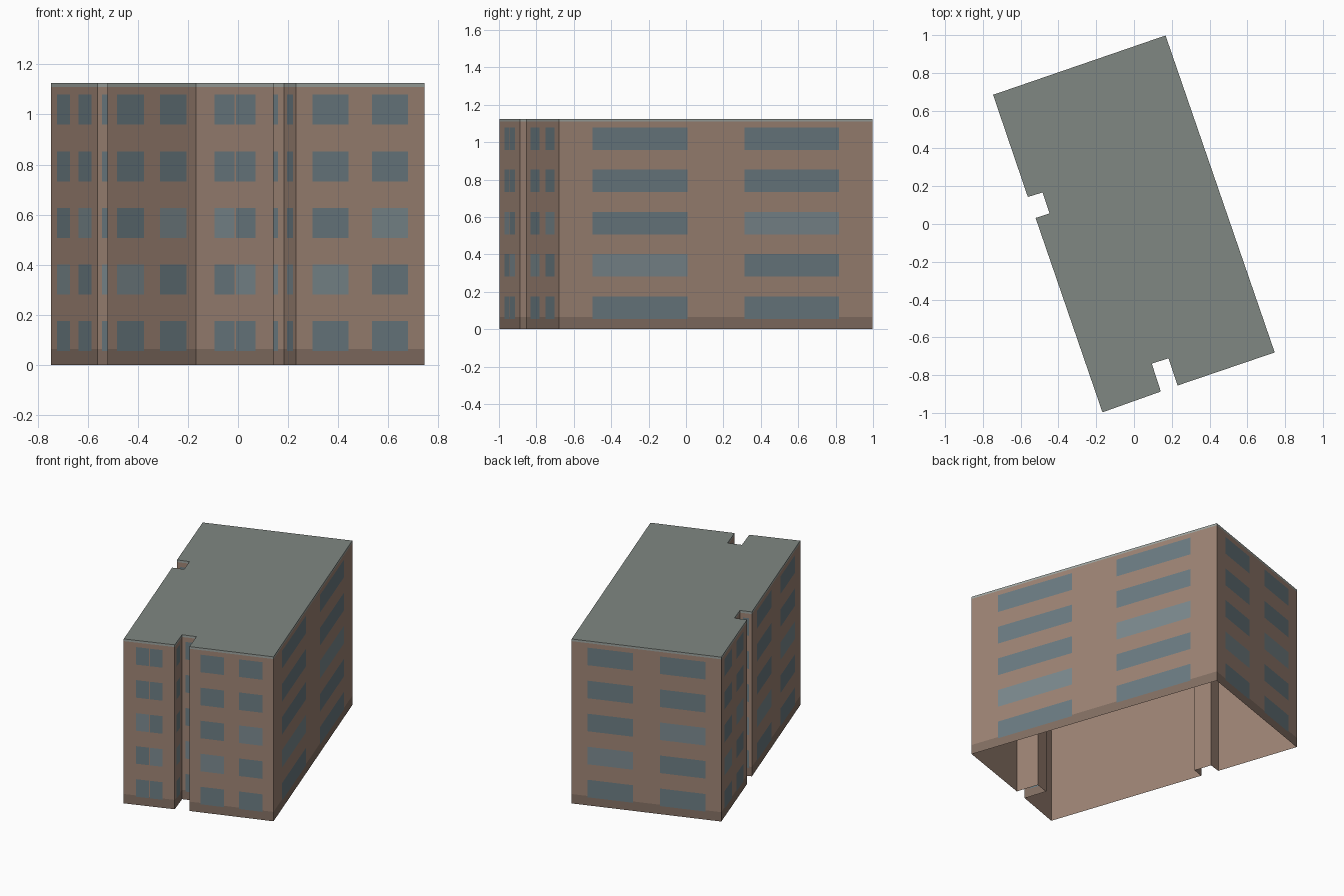
import bpy, bmesh
from mathutils import Vector

if "Cube" in bpy.data.objects:
    bpy.data.objects.remove(bpy.data.objects["Cube"])

H = 1.125          # building height
BASE = 0.064       # top of the dark base band
EDGE = 1.11        # bottom of the roof edge band

# Footprint, counter-clockwise, with the window spans of the wall that starts at each corner
PAIR = [(0.107, 0.41), (0.592, 0.893)]
SHORT = [(0.13, 0.41), (0.59, 0.87)]
SPLIT = [(0.236, 0.497), (0.512, 0.764)]
ONE = [(0.25, 0.75)]
outline = [
    (-0.167, -0.997, SPLIT), (0.142, -0.887, ONE), (0.094, -0.739, ONE),
    (0.183, -0.711, ONE), (0.231, -0.855, SHORT), (0.745, -0.68, PAIR),
    (0.167, 0.998, PAIR), (-0.746, 0.684, SHORT), (-0.562, 0.143, ONE),
    (-0.484, 0.167, ONE), (-0.447, 0.056, ONE), (-0.521, 0.032, PAIR),
]
corners = [Vector((x, y)) for x, y, _ in outline]
rows = [(0.055 + 0.226 * i, 0.175 + 0.226 * i) for i in range(5)]

colors = {
    "walls": (0.342, 0.233, 0.179), "wall_base": (0.233, 0.162, 0.126),
    "windows": (0.150, 0.202, 0.225), "bright_windows": (0.200, 0.253, 0.274),
    "roof_edge": (0.340, 0.370, 0.345), "roof": (0.214, 0.243, 0.223),
    "wall_lining": (0.342, 0.233, 0.179),
}
parts = {name: bmesh.new() for name in colors}


def panel(part, a, b, z0, z1):
    """Upright rectangle between two plan points."""
    bm = parts[part]
    bm.faces.new([bm.verts.new((p.x, p.y, z))
                  for p, z in ((a, z0), (b, z0), (b, z1), (a, z1))])


def pick(u, z, spans):
    """Which part a small piece of facade belongs to."""
    col = next((i for i, s in enumerate(spans) if s[0] < u < s[1]), None)
    row = next((i for i, r in enumerate(rows) if r[0] < z < r[1]), None)
    if col is not None and row is not None:
        second = (col == 1) != (spans is SPLIT)
        return "bright_windows" if row == (2 if second else 1) else "windows"
    if z < BASE:
        return "wall_base"
    return "roof_edge" if z > EDGE else "walls"


# Facades: each wall is cut into a grid so windows sit flush in it
zs = sorted([0, BASE, EDGE, H] + [z for r in rows for z in r])
for i, (_, _, spans) in enumerate(outline):
    a, b = corners[i], corners[(i + 1) % len(corners)]
    us = [0] + [u for s in spans for u in s] + [1]
    for u0, u1 in zip(us, us[1:]):
        for z0, z1 in zip(zs, zs[1:]):
            part = pick((u0 + u1) / 2, (z0 + z1) / 2, spans)
            panel(part, a.lerp(b, u0), a.lerp(b, u1), z0, z1)

# Flat roof; the underside of the building is open
bm = parts["roof"]
bm.faces.new([bm.verts.new((p.x, p.y, H)) for p in corners])

# Plain inner lining, just behind the facades
inner = []
for i, p in enumerate(corners):
    d0 = (p - corners[i - 1]).normalized()
    d1 = (corners[(i + 1) % len(corners)] - p).normalized()
    inner.append(p + 0.003 * (Vector((-d0.y, d0.x)) + Vector((-d1.y, d1.x))))
for i, p in enumerate(inner):
    panel("wall_lining", inner[(i + 1) % len(inner)], p, 0, H - 0.003)

# Turn each part into an object
for name, bm in parts.items():
    bmesh.ops.remove_doubles(bm, verts=bm.verts, dist=0.0005)
    mesh = bpy.data.meshes.new(name)
    bm.to_mesh(mesh)
    bm.free()
    mat = bpy.data.materials.new(name + "_color")
    mat.diffuse_color = (*colors[name], 1)
    mat.use_nodes = True
    mat.node_tree.nodes["Principled BSDF"].inputs["Base Color"].default_value = mat.diffuse_color
    mesh.materials.append(mat)
    bpy.context.collection.objects.link(bpy.data.objects.new(name, mesh))
